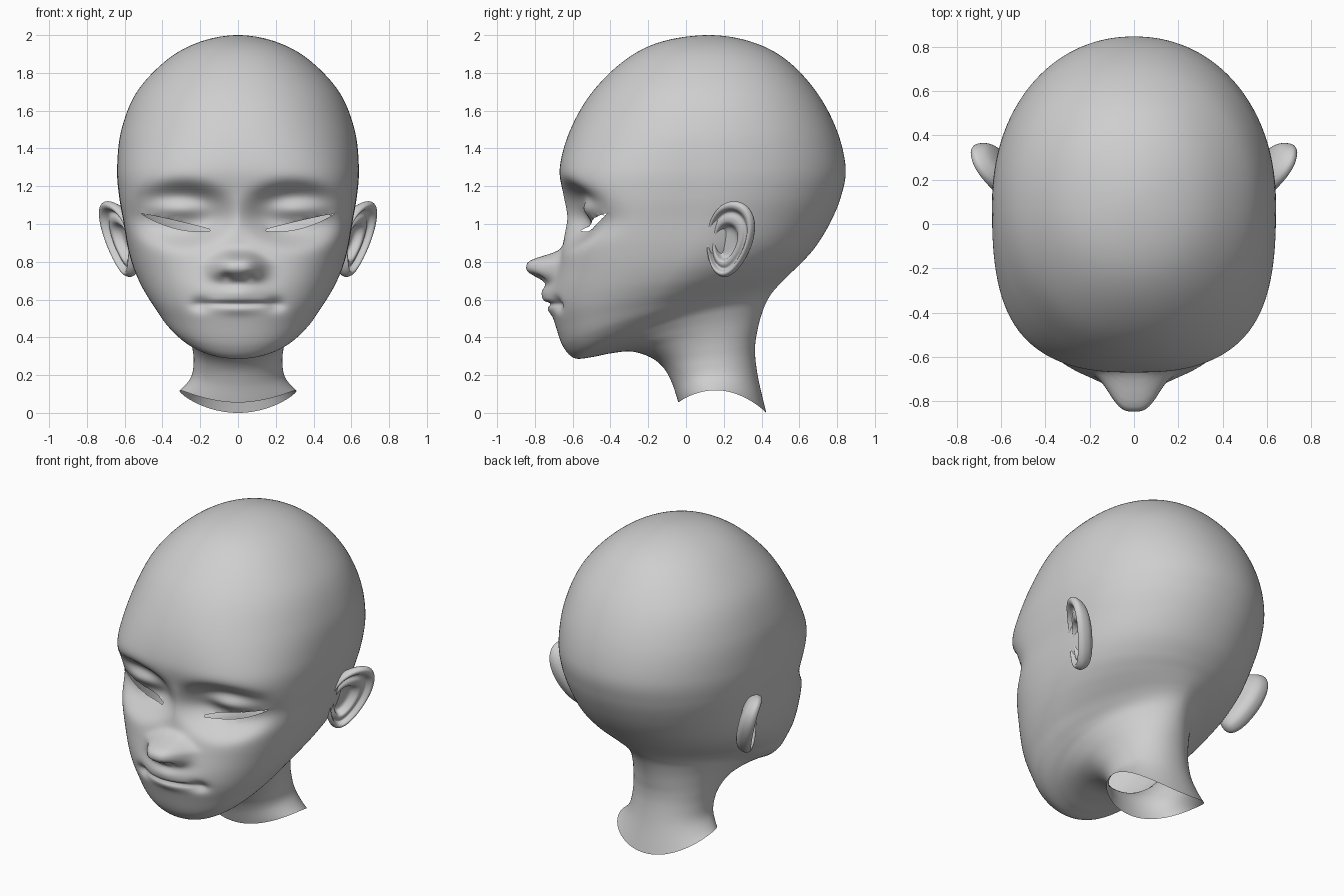
import bpy, bmesh
from math import sin, cos, pi, exp
from mathutils import Vector

cube = bpy.data.objects.get("Cube")
if cube:
    bpy.data.objects.remove(cube, do_unlink=True)

grey = bpy.data.materials.new("matte_grey")
grey.use_nodes = True
grey.diffuse_color = (0.62, 0.62, 0.62, 1)
grey.node_tree.nodes["Principled BSDF"].inputs["Base Color"].default_value = (0.62, 0.62, 0.62, 1)


def spline(points, steps, before=None):
    """Catmull-Rom samples through tuples of any length, with their station numbers."""
    pts = [Vector(p) for p in points]
    first = Vector(before) if before else pts[0]
    ext = [first] + pts + [pts[-1] * 2 - pts[-2]]
    out = []
    for i in range(len(pts) - 1):
        a, b, c, d = ext[i:i + 4]
        for k in range(steps):
            t = k / steps
            p = b * 2 + (c - a) * t + (a * 2 - b * 5 + c * 4 - d) * t**2 + (b * 3 - a - c * 3 + d) * t**3
            out.append((i + t, p / 2))
    out.append((len(pts) - 1, pts[-1]))
    return out


def loft(rings):
    """Join closed rings of points into a bmesh surface."""
    bm = bmesh.new()
    rows = [[bm.verts.new(p) for p in ring] for ring in rings]
    n = len(rows[0])
    for low, high in zip(rows, rows[1:]):
        for j in range(n):
            k = (j + 1) % n
            bm.faces.new((low[j], low[k], high[k], high[j]))
    bmesh.ops.remove_doubles(bm, verts=bm.verts, dist=0.0005)
    return bm


def finish(bm, name):
    bmesh.ops.recalc_face_normals(bm, faces=bm.faces)
    mesh = bpy.data.meshes.new(name)
    bm.to_mesh(mesh)
    bm.free()
    mesh.materials.append(grey)
    mesh.shade_smooth()
    obj = bpy.data.objects.new(name, mesh)
    bpy.context.collection.objects.link(obj)
    return obj


def bell(value, centre, width, power=2):
    return exp(-abs((value - centre) / width) ** power)


def step(value, low, high):
    t = min(1, max(0, (value - low) / (high - low)))
    return t * t * (3 - 2 * t)


# Facial relief: how far the surface moves back (+) or forward (-)
def relief(x, z):
    x = abs(x)
    # nose with wings and nostrils, and the ridge down to the lip
    width = 0.128 - 0.04 * step(z, 0.78, 0.86)
    height = bell(z, 0.785, 0.056, 2.6) if z > 0.785 else bell(z, 0.785, 0.08, 3)
    move = -0.165 * bell(x, 0, width, 3) * height
    move += 0.025 * bell(x, 0.06, 0.025) * bell(z, 0.722, 0.018)
    move -= 0.032 * bell(x, 0, 0.13) * bell(z, 0.65, 0.04)
    # rounded eye socket with a bulging lid
    depth = 0.14 - 0.035 * step(x, 0.12, 0.5)
    q = ((x - 0.31) / 0.25) ** 2 + ((z - 1.05) / 0.15) ** 2
    move += depth * exp(-q * q)
    move -= 0.045 * bell(x, 0.31, 0.17) * bell(z, 1.08, 0.05)
    # lips, mouth line and mouth corners
    upper = bell(z, 0.6, 0.055) * step(z, 0.572, 0.592)
    move -= 0.034 * bell(x, 0, 0.14) * upper
    move -= 0.018 * bell(x, 0, 0.11) * bell(z, 0.55, 0.03)
    move += 0.018 * bell(x, 0, 0.18, 6) * bell(z, 0.58, 0.012)
    move += 0.03 * bell(x, 0.2, 0.05) * bell(z, 0.575, 0.035)
    return move


# Head and neck stations: front y, front z, back y, back z, half width
stations = [
    (0.12, 2, 0.12, 2, 0),
    (-0.13, 1.965, 0.345, 1.965, 0.2),
    (-0.32, 1.87, 0.53, 1.87, 0.375),
    (-0.495, 1.7, 0.69, 1.7, 0.535),
    (-0.612, 1.5, 0.797, 1.5, 0.617),
    (-0.668, 1.3, 0.845, 1.3, 0.64),
    (-0.65, 1.15, 0.822, 1.15, 0.63),
    (-0.64, 1.02, 0.765, 1.01, 0.607),
    (-0.65, 0.9, 0.69, 0.885, 0.587),
    (-0.68, 0.78, 0.615, 0.798, 0.56),
    (-0.71, 0.66, 0.56, 0.745, 0.525),
    (-0.715, 0.56, 0.52, 0.705, 0.487),
    (-0.69, 0.46, 0.485, 0.67, 0.445),
    (-0.65, 0.35, 0.455, 0.635, 0.4),
    (-0.59, 0.29, 0.43, 0.595, 0.355),
    (-0.5, 0.295, 0.41, 0.55, 0.315),
    (-0.4, 0.315, 0.392, 0.495, 0.28),
    (-0.29, 0.325, 0.378, 0.435, 0.255),
    (-0.19, 0.295, 0.367, 0.37, 0.24),
    (-0.12, 0.24, 0.367, 0.29, 0.235),
    (-0.075, 0.16, 0.385, 0.17, 0.25),
    (-0.04, 0.055, 0.425, 0, 0.31),
]
SEGMENTS = 256
rings = []
for s, (fy, fz, by, bz, w) in spline(stations, 9, (0.345, 1.965, -0.13, 1.965, -0.2)):
    # the jaw is widest further forward and the nape behind it is slimmer
    jaw = bell(s, 13, 3)
    lift = 0.05 * bell(s, 14.5, 2) + 0.09 * max(0, (s - 19) / 2) ** 2
    ring = []
    for j in range(SEGMENTS):
        a = 2 * pi * j / SEGMENTS
        # squarer across the face, round elsewhere
        n = 2.1 + (1.1 * bell(fz, 1.05, 0.32) if cos(a) > 0 else -0.35 * jaw)
        r = (abs(sin(a)) ** n + abs(cos(a)) ** n) ** (-1 / n)
        f = cos(a) * r
        side = sin(a) ** 2
        x = w * sin(a) * r
        y = (fy + by) / 2 + (fy - by) / 2 * f - 0.09 * jaw * side
        z = (fz + bz) / 2 + (fz - bz) / 2 * f + lift * side
        y += relief(x, z) * step(-y, 0.2, 0.4)
        ring.append((x, y, z))
    rings.append(ring)
head = loft(rings)


# Eye slits: open the lens between the lids, then fit its rim to the lid curves
def lids(x):
    t = min(1, max(0, (abs(x) - 0.13) / 0.385))
    line = 0.967 + 0.09 * t
    bow = sin(pi * t) ** 0.8
    return line - 0.038 * bow, line + 0.004 * bow


slit = []
for face in head.faces:
    c = face.calc_center_median()
    low, high = lids(c.x)
    if c.y < -0.2 and low < c.z < high:
        slit.append(face)
bmesh.ops.delete(head, geom=slit, context="FACES")
for v in head.verts:
    if v.is_boundary and v.co.y < -0.2:
        v.co.z = min(lids(v.co.x), key=lambda edge: abs(edge - v.co.z))
bmesh.ops.remove_doubles(head, verts=[v for v in head.verts if v.is_boundary], dist=0.002)
finish(head, "head_and_neck")

# Ears: section from the back, over the rim, across the inner ridge into the bowl
section = [(0, -0.07), (0.5, -0.07), (0.85, -0.045), (1, 0), (0.95, 0.03), (0.85, 0.03),
           (0.75, 0.002), (0.62, 0.01), (0.5, 0.004), (0.36, -0.035), (0, -0.04)]
rings = []
for s, (r, out) in spline(section, 5):
    ring = []
    # the bowl sits low and forward, and the rim sinks into the head in front
    bowl = 1 - r if s > 3 else 0
    for j in range(64):
        a = 2 * pi * j / 64
        u = 0.135 * r * cos(a) * (1 + 0.2 * sin(a)) - 0.04 * bowl
        v = 0.2 * r * sin(a) - 0.03 * bowl
        o = out - 0.035 * r * max(0, -cos(a + 0.4)) ** 2
        ring.append((0.628 + 0.4 * u + 0.92 * o + 0.3 * v,
                     0.23 + 0.92 * u - 0.4 * o + 0.12 * v,
                     0.92 + v))
    rings.append(ring)
ears = finish(loft(rings), "ears")
ears.modifiers.new("mirror", "MIRROR").use_axis = (True, False, False)
